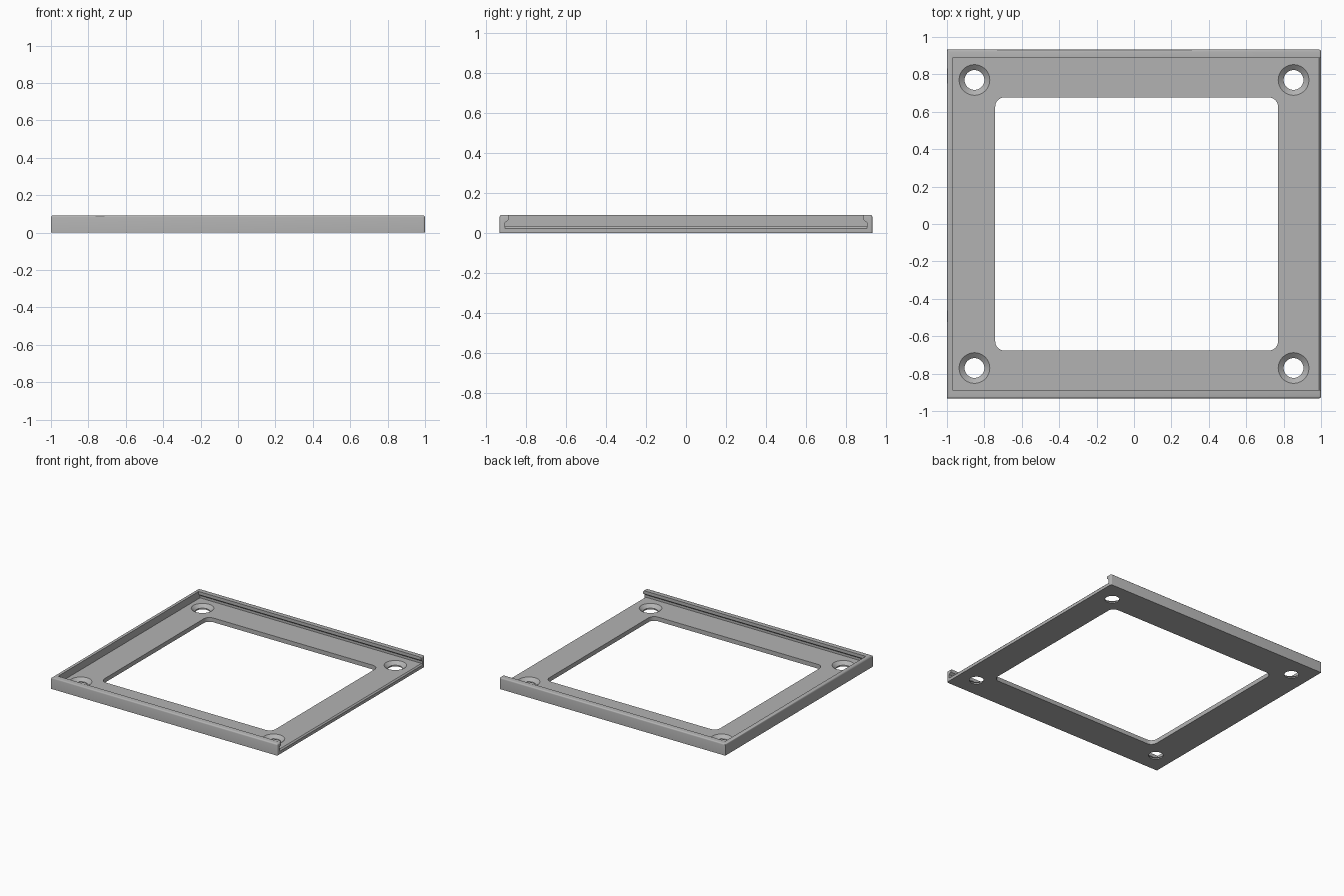
import bpy, bmesh, math
from mathutils import Vector

if "Cube" in bpy.data.objects:
    bpy.data.objects.remove(bpy.data.objects["Cube"], do_unlink=True)

HALF_Y, HEIGHT, FLOOR = 0.932, 0.092, 0.034

grey = bpy.data.materials.new("mid grey")
grey.use_nodes = True
grey.diffuse_color = (0.45, 0.45, 0.45, 1)
grey.node_tree.nodes["Principled BSDF"].inputs["Base Color"].default_value = grey.diffuse_color


def make_object(name, bm):
    bmesh.ops.recalc_face_normals(bm, faces=bm.faces)
    mesh = bpy.data.meshes.new(name)
    bm.to_mesh(mesh)
    bm.free()
    mesh.materials.append(grey)
    obj = bpy.data.objects.new(name, mesh)
    bpy.context.collection.objects.link(obj)
    return obj


def prism(name, points, direction):
    """Extrude a closed outline along a direction."""
    bm = bmesh.new()
    face = bm.faces.new([bm.verts.new(p) for p in points])
    out = bmesh.ops.extrude_face_region(bm, geom=[face])
    verts = [v for v in out["geom"] if isinstance(v, bmesh.types.BMVert)]
    bmesh.ops.translate(bm, verts=verts, vec=Vector(direction))
    return make_object(name, bm)


def lathe(name, profile, x, y, steps=48):
    """Stack of rings (radius, height) closed by caps."""
    bm = bmesh.new()
    rings = [[bm.verts.new((x + r * math.cos(math.tau * i / steps),
                            y + r * math.sin(math.tau * i / steps), z))
              for i in range(steps)] for r, z in profile]
    for a, b in zip(rings, rings[1:]):
        for i in range(steps):
            j = (i + 1) % steps
            bm.faces.new((a[i], a[j], b[j], b[i]))
    bm.faces.new(rings[0])
    bm.faces.new(rings[-1])
    return make_object(name, bm)


# Outer block, with softened top rim and open-end corners
bm = bmesh.new()
bmesh.ops.create_cube(bm, size=1)
for v in bm.verts:
    v.co = (v.co.x * 2, v.co.y * 2 * HALF_Y, (v.co.z + 0.5) * HEIGHT)
rim = [e for e in bm.edges
       if all(v.co.z > 0.01 for v in e.verts) or all(v.co.x > 0.9 and abs(e.verts[0].co.z - e.verts[1].co.z) > 0.01 for v in e.verts)]
bmesh.ops.bevel(bm, geom=rim, offset=0.01, segments=3, profile=0.5, affect='EDGES')
frame = make_object("mounting_frame", bm)

# Tray hollow with undercut side rails, open towards +x
half = [(0.905, FLOOR), (0.905, 0.053), (0.887, 0.067), (0.887, 0.2)]
outline = half + [(-y, z) for y, z in reversed(half)]
cutters = [prism("tray_hollow", [(-0.97, y, z) for y, z in outline], (2.5, 0, 0))]

# Chamfer along the open edge of the floor
cutters.append(prism("edge_chamfer", [(0.989, -0.905, FLOOR + 0.001), (1.01, -0.905, FLOOR + 0.001),
                                      (1.01, -0.905, FLOOR - 0.02)], (0, 1.81, 0)))

# Central window with rounded corners
x0, x1, wy, r = -0.742, 0.77, 0.677, 0.05
corners = [(x1 - r, wy - r, 0), (x0 + r, wy - r, 90), (x0 + r, r - wy, 180), (x1 - r, r - wy, 270)]
window = [(cx + r * math.cos(math.radians(a + k * 11.25)), cy + r * math.sin(math.radians(a + k * 11.25)), -0.1)
          for cx, cy, a in corners for k in range(9)]
cutters.append(prism("window_cut", window, (0, 0, 0.4)))

# Countersunk screw holes
for sx in (-1, 1):
    for sy in (-1, 1):
        profile = [(0.053, -0.1), (0.053, 0.01), (0.082, FLOOR), (0.082, FLOOR + 0.005)]
        cutters.append(lathe("screw_hole_cut", profile, sx * 0.853, sy * 0.77))

bpy.context.view_layer.objects.active = frame
frame.select_set(True)
for c in cutters:
    mod = frame.modifiers.new(c.name, 'BOOLEAN')
    mod.operation = 'DIFFERENCE'
    mod.solver = 'EXACT'
    mod.object = c
    bpy.ops.object.modifier_apply(modifier=mod.name)
for c in cutters:
    bpy.data.objects.remove(c, do_unlink=True)

for o in bpy.context.selected_objects:
    o.select_set(o is frame)
bpy.ops.object.shade_smooth_by_angle(angle=math.radians(32))
